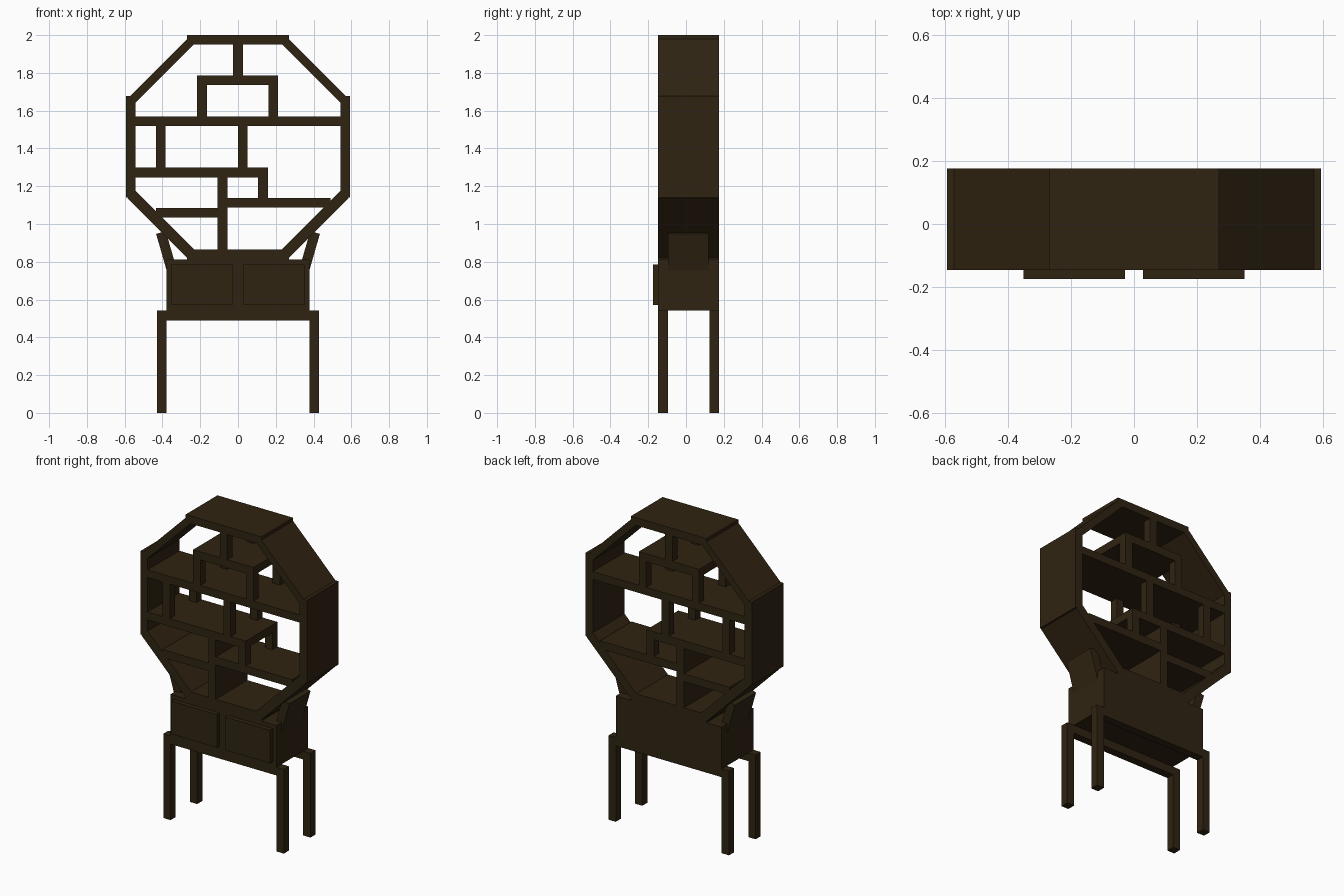
import bpy
import math

if "Cube" in bpy.data.objects:
    bpy.data.objects.remove(bpy.data.objects["Cube"], do_unlink=True)

# Dark wood used everywhere
wood = bpy.data.materials.new("dark_wood")
wood.use_nodes = True
colour = (0.029, 0.0175, 0.006, 1)
wood.diffuse_color = colour
wood.node_tree.nodes["Principled BSDF"].inputs["Base Color"].default_value = colour

FRONT, BACK = -0.147, 0.176
T = 0.052  # board thickness


def box(name, x0, x1, z0, z1, y0=FRONT, y1=BACK):
    bpy.ops.mesh.primitive_cube_add(
        size=1, location=((x0 + x1) / 2, (y0 + y1) / 2, (z0 + z1) / 2))
    ob = bpy.context.object
    ob.name = name
    ob.scale = (x1 - x0, y1 - y0, z1 - z0)
    ob.data.materials.append(wood)
    return ob


def slanted(name, a, b, thick, y0=FRONT, y1=BACK):
    """Board whose centre line runs from a to b in the x-z plane."""
    dx, dz = b[0] - a[0], b[1] - a[1]
    length = math.hypot(dx, dz)
    ob = box(name, -length / 2, length / 2, -thick / 2, thick / 2, y0, y1)
    ob.location.x, ob.location.z = (a[0] + b[0]) / 2, (a[1] + b[1]) / 2
    ob.rotation_euler.y = -math.atan2(dz, dx)


def post_pair(name, x, z0, z1):
    """Matching square posts at the front and back edges."""
    box(name + "_front", x - T / 2, x + T / 2, z0, z1, FRONT, FRONT + T)
    box(name + "_back", x - T / 2, x + T / 2, z0, z1, BACK - T, BACK)


# Octagonal frame
box("frame_top", -0.27, 0.27, 1.95, 2.0)
box("frame_bottom", -0.27, 0.27, 0.812, 0.865)
for side, s in (("left", 1), ("right", -1)):
    x0, x1 = sorted((s * 0.542, s * 0.594))
    box("frame_side_" + side, x0, x1, 1.14, 1.677)
    slanted("frame_upper_diagonal_" + side, (s * 0.562, 1.655), (s * 0.25, 1.967), 0.045)
    slanted("frame_lower_diagonal_" + side, (s * 0.565, 1.157), (s * 0.25, 0.842), 0.059)
    # Tilted bracket between cabinet and frame
    slanted("bracket_" + side, (s * 0.349, 0.75), (s * 0.408, 0.955), 0.053, -0.095, 0.12)
    # Drawer front
    x0, x1 = sorted((s * 0.028, s * 0.352))
    box("drawer_front_" + side, x0, x1, 0.572, 0.785, -0.175, FRONT)
    # Legs
    post_pair("leg_" + side, s * 0.404, 0, 0.543)

# Cabinet and the rails beneath it
box("cabinet", -0.378, 0.378, 0.543, 0.812)
box("rail_front", -0.378, 0.378, 0.49, 0.543, FRONT, FRONT + T)
box("rail_back", -0.378, 0.378, 0.49, 0.543, BACK - T, BACK)

# Shelves
box("long_shelf", -0.542, 0.542, 1.52, 1.57)
box("small_shelf", -0.217, 0.213, 1.735, 1.787)
box("middle_shelf", -0.542, 0.158, 1.247, 1.298)
box("right_lower_shelf", -0.056, 0.49, 1.087, 1.138)
box("left_lower_shelf", -0.435, -0.108, 1.034, 1.085)

# Upright panel and posts
box("lower_divider", -0.108, -0.056, 0.865, 1.247)
post_pair("top_post", 0, 1.787, 1.95)
post_pair("small_shelf_left_post", 0.187, 1.57, 1.735)
post_pair("small_shelf_right_post", -0.191, 1.57, 1.735)
post_pair("middle_right_post", -0.409, 1.298, 1.52)
post_pair("middle_centre_post", 0.025, 1.298, 1.52)
post_pair("step_post", 0.132, 1.138, 1.247)
